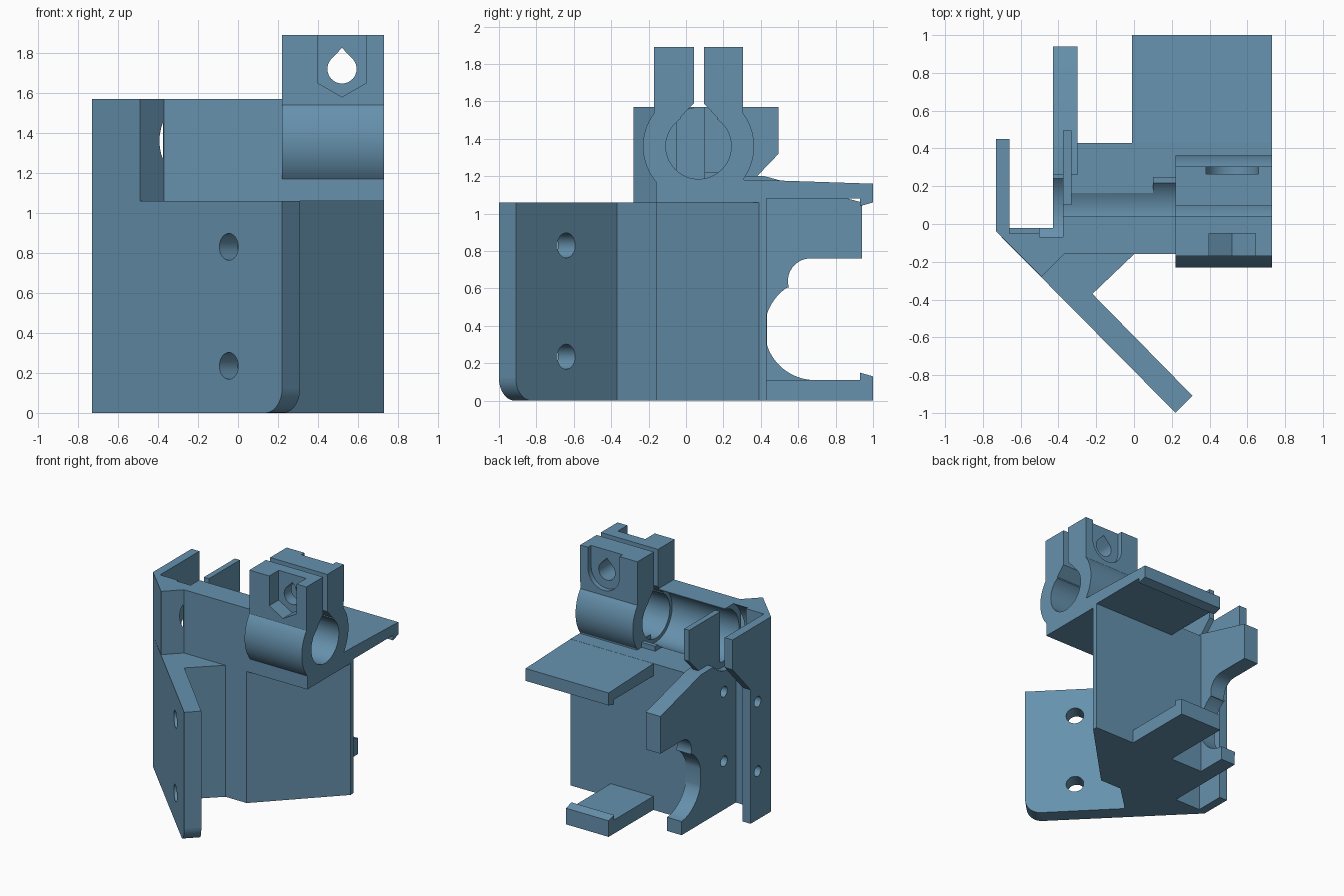
import bpy, bmesh, math
from mathutils import Matrix, Vector

if "Cube" in bpy.data.objects:
    bpy.data.objects.remove(bpy.data.objects["Cube"])

paint = bpy.data.materials.new("steel blue")
paint.diffuse_color = (0.133, 0.285, 0.42, 1)
paint.use_nodes = True
paint.node_tree.nodes["Principled BSDF"].inputs["Base Color"].default_value = paint.diffuse_color


def prism(name, pts, axis, a, b):
    """Extrude a 2D outline: axis z uses (x,y), axis x uses (y,z), axis y uses (x,z)."""
    put = {"z": lambda u, v, w: (u, v, w), "x": lambda u, v, w: (w, u, v),
           "y": lambda u, v, w: (u, w, v)}[axis]
    bm = bmesh.new()
    lo = [bm.verts.new(put(u, v, a)) for u, v in pts]
    hi = [bm.verts.new(put(u, v, b)) for u, v in pts]
    n = len(pts)
    bm.faces.new(lo)
    bm.faces.new(hi)
    for i in range(n):
        j = (i + 1) % n
        bm.faces.new((lo[i], lo[j], hi[j], hi[i]))
    bmesh.ops.recalc_face_normals(bm, faces=bm.faces)
    me = bpy.data.meshes.new(name)
    bm.to_mesh(me)
    bm.free()
    me.materials.append(paint)
    ob = bpy.data.objects.new(name, me)
    bpy.context.collection.objects.link(ob)
    return ob


def arc(cx, cy, r, a0, a1, n=16):
    return [(cx + r * math.cos(math.radians(a0 + (a1 - a0) * i / n)),
             cy + r * math.sin(math.radians(a0 + (a1 - a0) * i / n))) for i in range(n + 1)]


def circle(cx, cy, r, n=48):
    return arc(cx, cy, r, 0, 360, n)[:-1]


def combine(target, tool, op):
    """Apply a boolean and throw the tool away."""
    mod = target.modifiers.new("bool", "BOOLEAN")
    mod.operation, mod.solver, mod.object = op, "EXACT", tool
    bpy.context.view_layer.update()
    dg = bpy.context.evaluated_depsgraph_get()
    me = bpy.data.meshes.new_from_object(target.evaluated_get(dg))
    target.modifiers.clear()
    target.data = me
    bpy.data.objects.remove(tool, do_unlink=True)


def add(target, *args):
    combine(target, prism(*args), "UNION")


def cut(target, *args):
    combine(target, prism(*args), "DIFFERENCE")


RY, RZ = 0.067, 1.36      # rod axis

# Lower body with the diagonal mounting wing
body = prism("bracket", [(-.73, -.04), (.22, -1), (.31, -.91), (-.22, -.37), (0, -.16), (.19, -.16),
                         (.73, .39), (.73, .43), (-.43, .43), (-.43, -.02), (-.66, -.02),
                         (-.66, .22), (-.73, .22)], "z", 0, 1.06)

# Wing holes and rounded lower corner, shaped in a frame turned 45 degrees
turn = Matrix.Rotation(math.radians(-45), 4, "Z")
s = math.sqrt(.5)
along = (.22 + 1) * s     # wing tip distance along the plate
for z in (.235, .83):
    tool = prism("hole_tool", circle(.685 * s, z, .067, 32), "y", -.8, -.3)
    tool.data.transform(turn)
    combine(body, tool, "DIFFERENCE")
tool = prism("corner_tool", [(along + .1, -.1), (along + .1, .12)]
             + arc(along - .12, .12, .12, 0, -90, 10) + [(along - .12, -.1)], "y", -.8, -.3)
tool.data.transform(turn)
combine(body, tool, "DIFFERENCE")

# Deck over the body and the upper wall
add(body, "deck", [(-.73, -.04), (-.49, -.28), (-.37, -.16), (.73, -.16), (.73, .43), (-.43, .43),
                   (-.43, -.02), (-.66, -.02), (-.66, .1), (-.73, .1)], "z", 1.06, 1.18)
add(body, "upper_wall", [(-.73, -.04), (-.49, -.28), (-.37, -.16), (.22, -.16), (.22, .04),
                         (-.375, .04), (-.375, -.05), (-.66, -.05), (-.66, .1), (-.73, .1)],
    "z", 1.18, 1.57)

# Outer side plate, wider at the top
add(body, "outer_plate", [(0, 1.0), (.22, 1.0), (.22, 1.08), (.45, 1.33), (.45, 1.57), (0, 1.57)],
    "x", -.73, -.66)

# Small ridge beside the clamp, then the rod channel
add(body, "ridge", [(.1, 1.1), (.25, 1.1), (.25, 1.22), (.1, 1.22)], "x", .1, .25)
cut(body, "channel_tool", circle(RY, RZ, .205), "x", -.4, .24)
cut(body, "channel_end_tool", circle(RY, RZ, .25), "x", -.5, -.375)

# Rod clamp: round shell with two ears
a_low = math.degrees(math.atan2(-.194, -.227))
clamp = prism("rod_clamp", [(-.16, 1.06)] + arc(RY, RZ, .297, a_low, -217, 20)
              + [(-.17, 1.89), (.305, 1.89)] + arc(RY, RZ, .297, 37, -35, 20) + [(.31, 1.06)],
              "x", .22, .73)
cut(clamp, "bore_tool", circle(RY, RZ, .175), "x", .1, .8)
cut(clamp, "gap_tool", [(-.03, 1.49), (-.03, 1.515), (.042, 1.59), (.042, 2), (.095, 2),
                        (.095, 1.59), (.165, 1.515), (.165, 1.49)], "x", .1, .8)
# Teardrop bolt hole, nut pocket and bolt head pocket
cut(clamp, "bolt_tool", arc(.52, 1.72, .073, 135, 405, 28) + [(.52, 1.825)], "y", -.4, .5)
cut(clamp, "nut_tool", [(.398, 2), (.398, 1.65), (.52, 1.58), (.642, 1.65), (.642, 2)],
    "y", -.4, -.05)
cut(clamp, "head_tool", [(.66, 2)] + arc(.52, 1.72, .14, 0, -180, 24) + [(.38, 2)], "y", .265, .5)
# Clear the deck inside the bore before joining
combine(body, clamp, "UNION")

# Side plate with the large rounded opening
opening = [(max(u, .432), v) for u, v in arc(.69, .38, .27, 266, 123, 30)]
neat = [p for i, p in enumerate(opening)
        if not (0 < i < len(opening) - 1 and p[0] == .432
                and opening[i - 1][0] == .432 and opening[i + 1][0] == .432)]
add(body, "side_plate", [(.4, 0), (.67, 0)] + neat + arc(.665, .64, .12, 197, 90, 14)
    + [(.94, .76), (.94, 1.06), (.42, 1.2), (.26, 1.2), (.26, .9), (.4, .9)], "x", -.43, -.30)

# Bolt holes through the outer plate into the body
for z in (.39, .95):
    cut(body, "bolt_tool", circle(.13, z, .042, 24), "x", -.9, -.2)

# Thin stop fin at the end of the channel
add(body, "stop_fin", [(.1, 1.57), (.495, 1.57), (.495, 1.32), (.38, 1.2), (.38, 1.1), (.1, 1.1)],
    "x", -.375, -.33)

# Upper platform and lower shelf, each with a hooked lip
add(body, "platform", [(.4, 1.08), (.93, 1.08), (.93, 1.04), (1, 1.06), (1, 1.16), (.4, 1.18)],
    "x", -.01, .73)
add(body, "shelf", [(.4, 0), (1, 0), (1, .13), (.93, .15), (.93, .11), (.4, .11)], "x", -.01, .37)

# Smooth the round parts, keep edges sharp
bpy.ops.object.select_all(action="DESELECT")
body.select_set(True)
bpy.context.view_layer.objects.active = body
bpy.ops.object.shade_smooth_by_angle(angle=math.radians(25))
